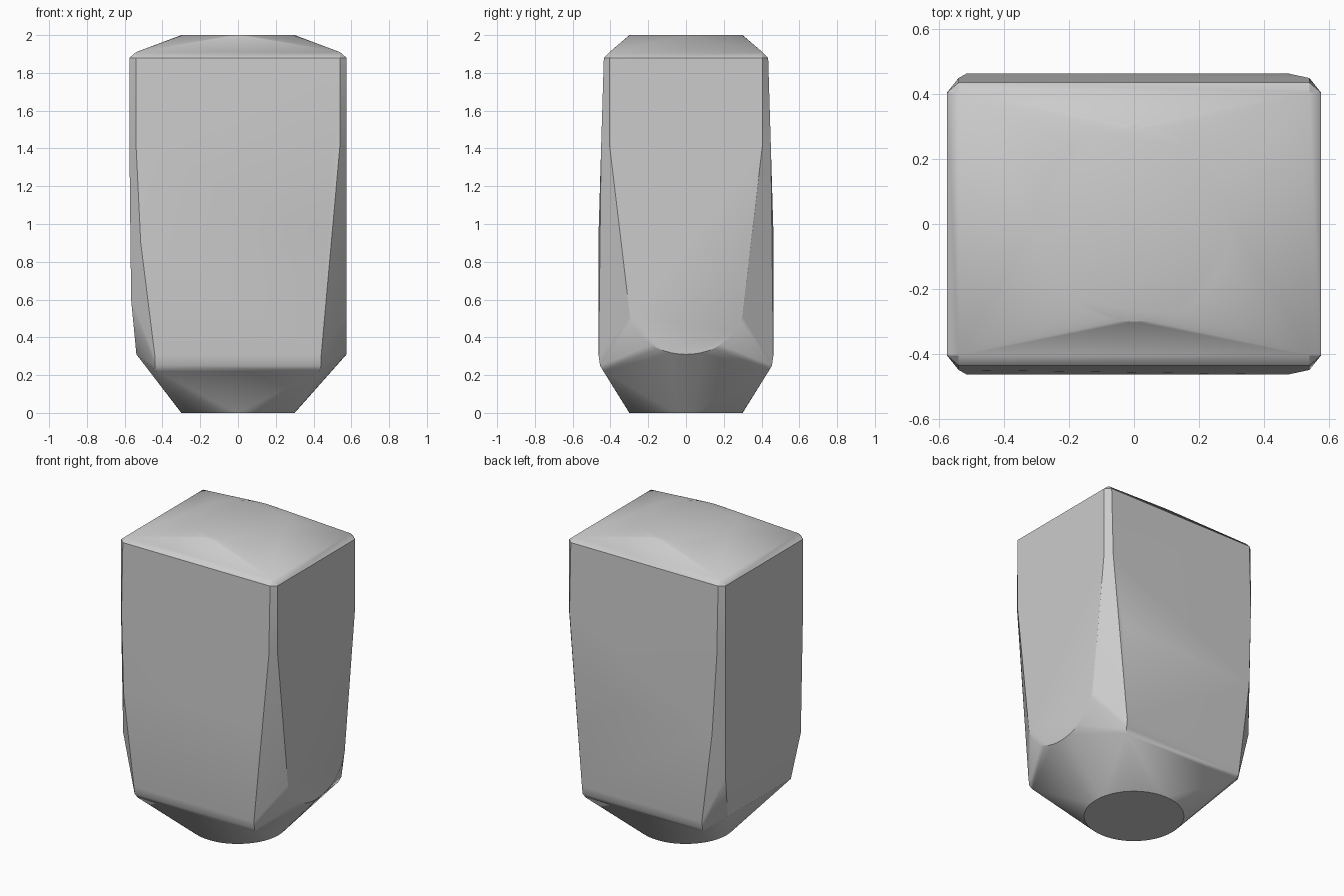
import bpy, bmesh
from math import sin, cos, pi, radians

if "Cube" in bpy.data.objects:
    bpy.data.objects.remove(bpy.data.objects["Cube"], do_unlink=True)

grey = bpy.data.materials.new("plain_grey")
grey.use_nodes = True
colour = (0.6, 0.6, 0.6, 1)
grey.diffuse_color = colour
grey.node_tree.nodes["Principled BSDF"].inputs["Base Color"].default_value = colour


def ring(radius, z, count=48):
    """Points of a level circle."""
    return [(radius * cos(2 * pi * i / count), radius * sin(2 * pi * i / count), z)
            for i in range(count)]


def both_y(points):
    """Repeat points on the front and the back."""
    return [(x, s * y, z) for x, y, z in points for s in (-1, 1)]


# Round foot and round crown
points = ring(0.3, 0) + ring(0.3, 2)

# Chamfered shoulders, the same on all four corners
for s in (-1, 1):
    points += both_y([(s * 0.54, 0.405, 1.91), (s * 0.575, 0.405, 1.88),
                      (s * 0.54, 0.435, 1.88), (s * 0.575, 0.405, 1.42),
                      (s * 0.54, 0.449, 1.42)])
    # Rounded lower edge of the front and back panels
    points += both_y([(s * 0.44, 0.462, 0.3), (s * 0.44, 0.455, 0.25),
                      (s * 0.43, 0.437, 0.22)])

# Waist of the front and back panels
points += both_y([(-0.515, 0.463, 0.9), (0.475, 0.463, 0.95)])

# Side panel with a rounded lower end
points += [(0.575, 0.3 * cos(a), 0.55 - 0.24 * sin(a))
           for a in (pi * i / 24 for i in range(25))]

# Opposite side panel, bending inwards near the foot
points += both_y([(-0.566, 0.395, 0.6), (-0.538, 0.33, 0.31)])

# Wrap everything in one tight skin
bm = bmesh.new()
for p in points:
    bm.verts.new(p)
hull = bmesh.ops.convex_hull(bm, input=bm.verts[:])
loose = {g for g in hull["geom_interior"] + hull["geom_unused"]
         if isinstance(g, bmesh.types.BMVert)}
bmesh.ops.delete(bm, geom=list(loose), context="VERTS")
bmesh.ops.dissolve_limit(bm, angle_limit=radians(0.3), verts=bm.verts[:], edges=bm.edges[:])
bmesh.ops.recalc_face_normals(bm, faces=bm.faces[:])
mesh = bpy.data.meshes.new("faceted_block")
bm.to_mesh(mesh)
bm.free()
mesh.materials.append(grey)

block = bpy.data.objects.new("faceted_block", mesh)
bpy.context.collection.objects.link(block)
bpy.context.view_layer.objects.active = block
block.select_set(True)
bpy.ops.object.shade_smooth_by_angle(angle=radians(30))
